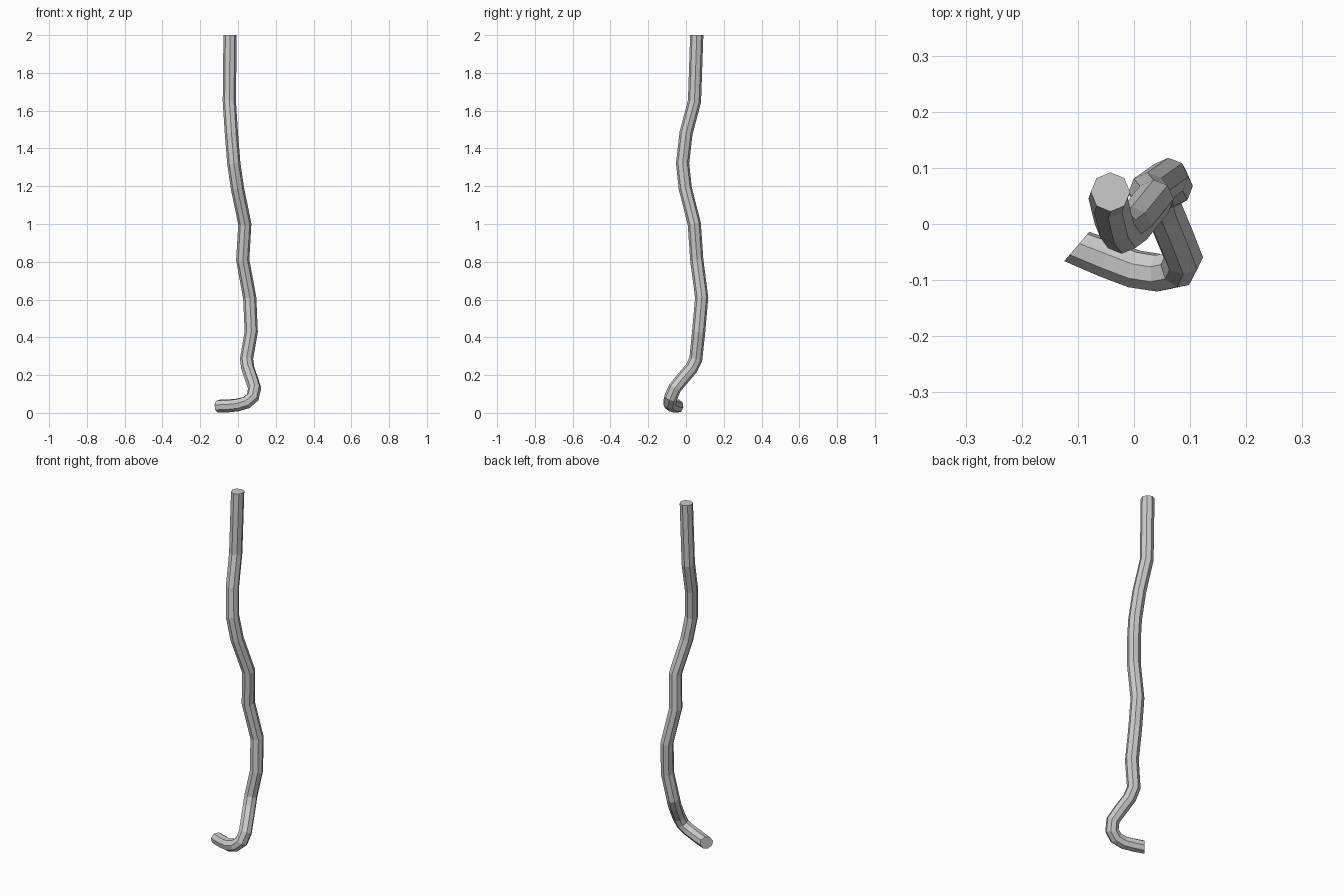
import bpy, bmesh
from math import cos, sin, pi
from mathutils import Vector

if "Cube" in bpy.data.objects:
    bpy.data.objects.remove(bpy.data.objects["Cube"])

SIDES, RADIUS = 8, 0.035

# centre line of the stem, top to root
path = [Vector(p) for p in [
    (-.042, .057, 2.0), (-.046, .045, 1.65), (-.035, .0, 1.48),
    (-.022, -.018, 1.32), (-.003, -.004, 1.19), (.036, .044, 1.0),
    (.025, .057, .81), (.062, .083, .61), (.07, .067, .43),
    (.045, .052, .285), (.052, .028, .235), (.07, -.015, .185),
    (.088, -.06, .13), (.078, -.08, .083), (.045, -.087, .055),
    (0, -.08, .042), (-.05, -.061, .037), (-.102, -.04, .0355)]]


def tangent(i):
    if i == 0:
        return Vector((0, 0, -1))  # level cut at the top
    if i == len(path) - 1:
        return Vector((-.76, .65, 0)).normalized()
    a = (path[i] - path[i - 1]).normalized()
    b = (path[i + 1] - path[i]).normalized()
    return (a + b).normalized()


# octagonal rings carried along the path without twisting
bm = bmesh.new()
rings = []
side, last = Vector((0, 1, 0)), tangent(0)
for i, p in enumerate(path):
    t = tangent(i)
    side = last.rotation_difference(t) @ side
    side = (side - t * side.dot(t)).normalized()
    other, last = t.cross(side), t
    rings.append([bm.verts.new(p + RADIUS * (side * cos(k * 2 * pi / SIDES)
                                             + other * sin(k * 2 * pi / SIDES)))
                  for k in range(SIDES)])

# skin and end caps
for a, b in zip(rings, rings[1:]):
    for k in range(SIDES):
        n = (k + 1) % SIDES
        bm.faces.new((a[k], a[n], b[n], b[k]))
bm.faces.new(rings[0])
bm.faces.new(rings[-1])
bmesh.ops.recalc_face_normals(bm, faces=bm.faces)

mesh = bpy.data.meshes.new("crooked_stem")
bm.to_mesh(mesh)
bm.free()
stem = bpy.data.objects.new("crooked_stem", mesh)
bpy.context.collection.objects.link(stem)
